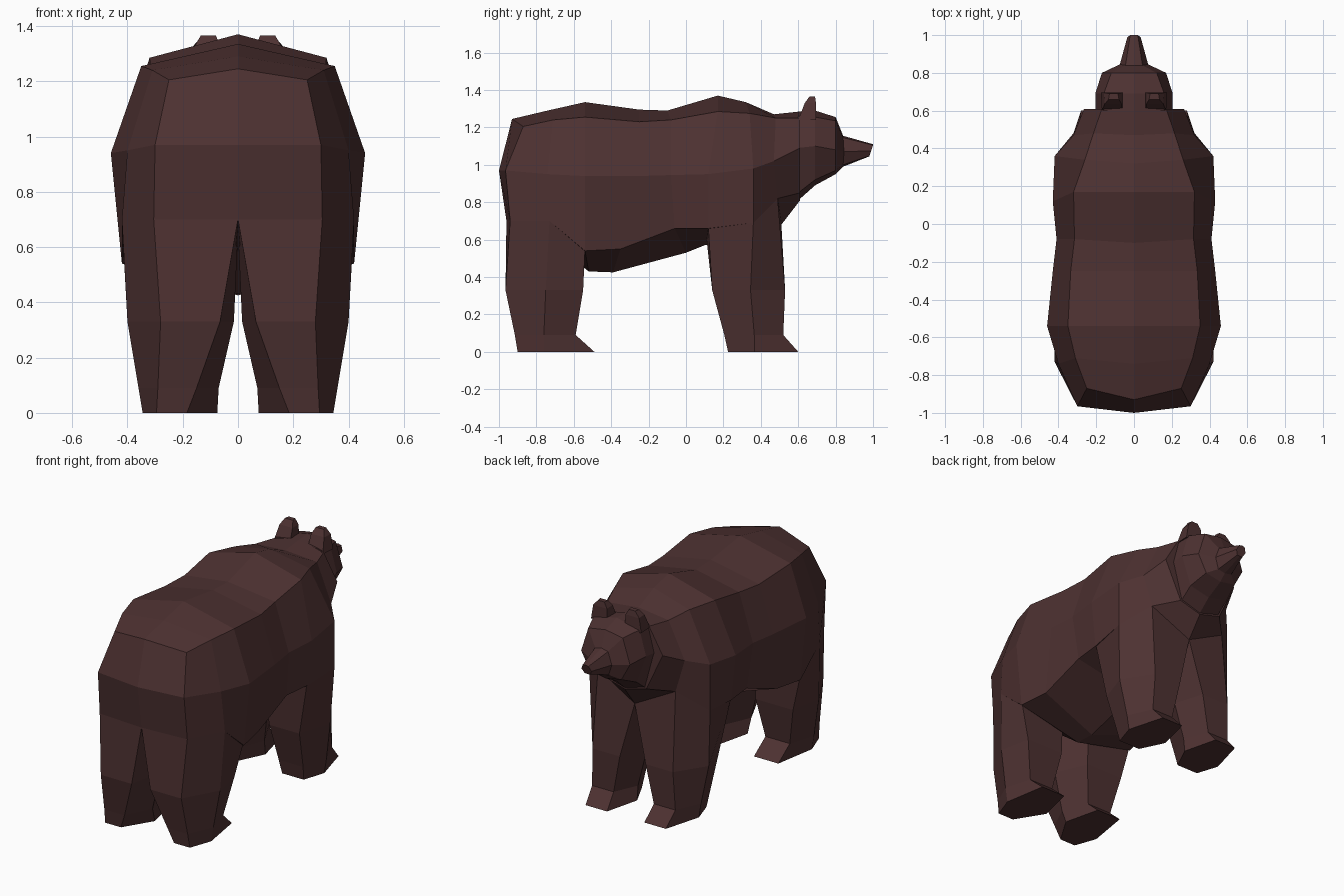
import bpy
import bmesh

fur = bpy.data.materials.new("dark_brown_fur")
fur.diffuse_color = (0.075, 0.031, 0.031, 1)


def skin(name, rows, closed=False, caps=(), extra=None):
    """Skin quads between matching rows of points, then mirror across x = 0."""
    bm = bmesh.new()
    grid = [[bm.verts.new(p) for p in row] for row in rows]
    for a, b in zip(grid, grid[1:]):
        n = len(a)
        for i in range(n if closed else n - 1):
            j = (i + 1) % n
            bm.faces.new((a[i], a[j], b[j], b[i]))
    for k in caps:
        bm.faces.new(grid[k])
    if extra:
        extra(bm, grid)
    bmesh.ops.recalc_face_normals(bm, faces=bm.faces)
    mesh = bpy.data.meshes.new(name)
    bm.to_mesh(mesh)
    bm.free()
    mesh.materials.append(fur)
    obj = bpy.data.objects.new(name, mesh)
    bpy.context.collection.objects.link(obj)
    mirror = obj.modifiers.new("Mirror", 'MIRROR')
    mirror.merge_threshold = 0.001
    return obj


def stations(*lines):
    """Turn lengthwise lines into crosswise sections."""
    return [list(s) for s in zip(*lines)]


def rings(*levels):
    """Horizontal leg rings: a height and (x, y) points around the leg."""
    return [[(x, y, z) for x, y in pts] for z, pts in levels]


# Torso: lengthwise lines from rump to neck
back = [(0, -.93, 1.245), (0, -.74, 1.29), (0, -.54, 1.335), (0, -.25, 1.295), (0, -.1, 1.29),
        (0, .17, 1.37), (0, .32, 1.335), (0, .47, 1.27), (0, .61, 1.285)]
shoulder = [(.25, -.87, 1.205), (.31, -.71, 1.24), (.35, -.54, 1.255), (.335, -.25, 1.23),
            (.315, -.08, 1.24), (.32, .17, 1.285), (.26, .34, 1.275), (.215, .48, 1.25), (.17, .61, 1.25)]
flank = [(.30, -.965, .97), (.40, -.74, .95), (.46, -.54, .94), (.43, -.25, .94), (.41, -.08, .945),
         (.43, .12, .95), (.42, .36, .98), (.32, .47, 1.02), (.265, .61, 1.09)]
belly_side = [(.305, -.94, .70), (.42, -.73, .70), (.42, -.54, .54), (.39, -.35, .55), (.38, -.06, .66),
              (.40, .12, .66), (.42, .36, .69), (.27, .49, .82), (.15, .61, .85)]
keel = [(0, -.96, .70), (0, -.74, .6), (0, -.52, .43), (0, -.39, .425), (0, 0, .53),
        (0, .1, .57), (0, .36, .6), (0, .51, .68), (0, .61, .81)]


def rump(bm, grid):
    r = grid[0]
    tail = bm.verts.new((0, -1, .97))
    bm.faces.new((r[0], r[1], r[2], tail))
    bm.faces.new((tail, r[2], r[3], r[4]))


skin("torso", stations(back, shoulder, flank, belly_side, keel), caps=(-1,), extra=rump)

# Head and muzzle
skin("head", stations(
    [(0, .60, 1.285), (0, .69, 1.29), (0, .80, 1.255), (0, .84, 1.155), (0, 1, 1.11)],
    [(.16, .60, 1.26), (.16, .69, 1.255), (.12, .80, 1.235), (.045, .84, 1.145), (.02, 1, 1.105)],
    [(.205, .60, 1.09), (.205, .69, 1.10), (.17, .80, 1.08), (.075, .845, 1.07), (.035, .99, 1.075)],
    [(.14, .60, .85), (.14, .69, .92), (.11, .80, .97), (.05, .84, 1.0), (.02, .98, 1.047)],
    [(0, .60, .81), (0, .69, .89), (0, .80, .95), (0, .84, .99), (0, .98, 1.045)]), caps=(-1,))

# Ears
skin("ears", rings(
    (1.24, [(.06, .60), (.17, .60), (.175, .695), (.06, .695)]),
    (1.33, [(.065, .635), (.155, .635), (.16, .695), (.065, .695)]),
    (1.365, [(.08, .66), (.135, .66), (.13, .69), (.085, .69)])), closed=True, caps=(0, -1))

# Hind legs with paws
hind = [[(0, -.96, .70), (.305, -.94, .70), (.42, -.73, .70), (.415, -.54, .55),
         (.1, -.54, .55), (0, -.73, .65)]]
hind += rings(
    (.33, [(.065, -.965), (.28, -.965), (.40, -.75), (.36, -.55), (.10, -.55), (.015, -.75)]),
    (.09, [(.15, -.915), (.29, -.915), (.36, -.76), (.31, -.59), (.14, -.59), (.07, -.75)]),
    (0, [(.185, -.90), (.295, -.90), (.345, -.76), (.30, -.49), (.13, -.49), (.075, -.72)]))
skin("hind_legs", hind, closed=True, caps=(0, -1))

# Front legs with paws
front = [[(.10, .11, .60), (.395, .12, .66), (.42, .36, .69), (.27, .49, .82),
          (0, .51, .68), (0, .30, .62)]]
front += rings(
    (.33, [(.12, .14), (.33, .14), (.40, .345), (.28, .53), (.09, .53), (.03, .34)]),
    (.09, [(.14, .205), (.31, .205), (.36, .365), (.29, .52), (.14, .52), (.075, .37)]),
    (0, [(.15, .225), (.30, .225), (.345, .365), (.28, .60), (.13, .60), (.075, .38)]))
skin("front_legs", front, closed=True, caps=(0, -1))
